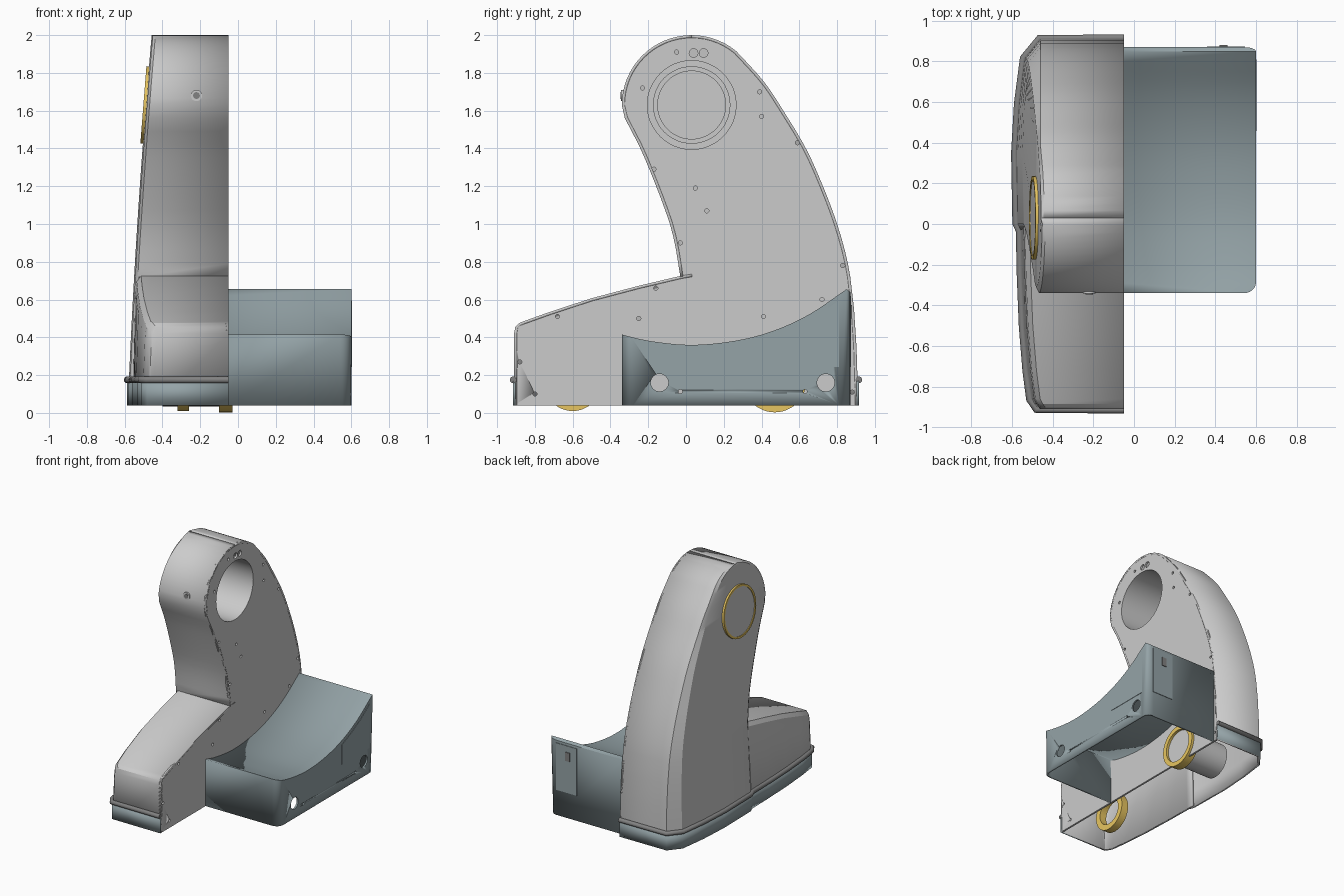
import bpy, bmesh
from math import sin, cos, pi, sqrt, radians
from mathutils import Matrix

if "Cube" in bpy.data.objects:
    bpy.data.objects.remove(bpy.data.objects["Cube"])


def material(name, col):
    m = bpy.data.materials.new(name)
    m.diffuse_color = (*col, 1)
    m.use_nodes = True
    m.node_tree.nodes["Principled BSDF"].inputs["Base Color"].default_value = m.diffuse_color
    return m


SLATE = material("slate", (0.30, 0.37, 0.39))
GOLD = material("gold", (0.80, 0.56, 0.12))
DARK = material("dark", (0.22, 0.22, 0.22))


def finish(name, bm, mat=None, thick=0, closed=False):
    bmesh.ops.remove_doubles(bm, verts=bm.verts, dist=1e-5)
    if closed:
        bmesh.ops.recalc_face_normals(bm, faces=bm.faces)
    me = bpy.data.meshes.new(name)
    bm.to_mesh(me)
    bm.free()
    ob = bpy.data.objects.new(name, me)
    bpy.context.collection.objects.link(ob)
    if mat:
        me.materials.append(mat)
    bpy.ops.object.select_all(action='DESELECT')
    ob.select_set(True)
    bpy.context.view_layer.objects.active = ob
    bpy.ops.object.shade_smooth_by_angle(angle=radians(24))
    if thick:
        s = ob.modifiers.new("wall", 'SOLIDIFY')
        s.thickness, s.offset = thick, -1
    return ob


def loft(name, rings, flip=False, skip=lambda r, s: False, **kw):
    bm = bmesh.new()
    vs = [[bm.verts.new(p) for p in ring] for ring in rings]
    for r in range(len(vs) - 1):
        for s in range(len(vs[0]) - 1):
            if not skip(r, s):
                q = [vs[r][s], vs[r][s + 1], vs[r + 1][s + 1], vs[r + 1][s]]
                bm.faces.new(q[::-1] if flip else q)
    return finish(name, bm, **kw)


def tube(name, y, z, x0, x1, ro, ri=0, mat=None):
    """Ring or disc with its axis along x."""
    sec = [(x0, ri), (x0, ro), (x1, ro), (x1, ri), (x0, ri)]
    rings = [[(x, y + r * cos(a), z + r * sin(a)) for x, r in sec]
             for a in (2 * pi * i / 48 for i in range(49))]
    return loft(name, rings, mat=mat, closed=True)


def prism_bm(pts, x0, x1):
    """Side outline (y, z) extruded along x."""
    bm = bmesh.new()
    f = bm.faces.new([bm.verts.new((x0, y, z)) for y, z in pts])
    g = bmesh.ops.extrude_face_region(bm, geom=[f])
    bmesh.ops.translate(bm, vec=(x1 - x0, 0, 0),
                        verts=[v for v in g['geom'] if isinstance(v, bmesh.types.BMVert)])
    bmesh.ops.recalc_face_normals(bm, faces=bm.faces)
    return bm


def drill(ob, holes, x):
    bm = bmesh.new()
    for y, z, r in holes:
        bmesh.ops.create_cone(bm, cap_ends=True, segments=48 if r > 0.1 else 16,
                              radius1=r, radius2=r, depth=0.1,
                              matrix=Matrix.Translation((x, y, z)) @ Matrix.Rotation(pi / 2, 4, 'Y'))
    c = finish(ob.name + "_cutter", bm)
    c.hide_render = True
    c.display_type = 'WIRE'
    b = ob.modifiers.new("holes", 'BOOLEAN')
    b.operation, b.object, b.solver = 'DIFFERENCE', c, 'EXACT'
    c.hide_set(True)


def smooth(tab, t):
    """Cubic interpolation through a table of (t, value)."""
    n = len(tab)
    def slope(i):
        a, b = tab[max(i - 1, 0)], tab[min(i + 1, n - 1)]
        return (b[1] - a[1]) / (b[0] - a[0])
    i = 0
    while i < n - 2 and t > tab[i + 1][0]:
        i += 1
    (a, p), (b, q) = tab[i], tab[i + 1]
    h, u = b - a, (t - a) / (b - a)
    return (p * (1 + 2 * u) * (1 - u) ** 2 + q * u * u * (3 - 2 * u)
            + h * (slope(i) * u * (1 - u) ** 2 + slope(i + 1) * u * u * (u - 1)))


# Side outline of the column: front and back edge by height, round head on top
XP, HY, HZ, HR = -0.05, 0.03, 1.63, 0.37
FRONT = [(0.72, -0.03), (0.9, -0.06), (1.03, -0.095), (1.28, -0.19), (1.45, -0.265),
         (1.55, -0.32), (1.63, -0.34)]
BACK = [(0.04, 0.91), (0.3, 0.905), (0.6, 0.885), (0.8, 0.855), (1.0, 0.80), (1.2, 0.725),
        (1.4, 0.635), (1.6, 0.515), (1.75, 0.415), (1.91, 0.272)]


def head(z):
    return sqrt(max(HR ** 2 - (z - HZ) ** 2, 0))


def y_front(z):
    return HY - head(z) if z >= HZ else smooth(FRONT, max(z, 0.72))


def y_back(z):
    return HY + head(z) if z >= 1.91 else smooth(BACK, z)


def x_out(z):
    return -0.585 + 0.04 * z + 0.012 * z * z


def column_section(z):
    f, b, xo = y_front(z), y_back(z), x_out(z)
    w = b - f
    c1, c2 = min(0.03, 0.15 * w), min(0.03 + 0.035 * (2 - z), 0.2 * w)
    k = 1 - z / 2
    pts = [(XP, f), (xo + 0.02, f), (xo + 0.006, f + c1), (xo, f + 0.4 * w),
           (xo + 0.015 * k, f + 0.66 * w), (xo + 0.045 * k, b - c2),
           (max(-0.46, xo + 0.015), b), (XP, b)]
    return [(x, y, z) for x, y in pts]


# Column shell (open below and towards the foot)
zs = [0.04, 0.17, 0.35, 0.55, 0.72] + [0.72 + 0.07 * i for i in range(1, 13)]
zs += [HZ + HR * sin(pi / 2 * i / 16) for i in range(17)]
loft("column_shell", [column_section(z) for z in zs], flip=True,
     skip=lambda r, s: s == 0 and zs[r + 1] <= 0.721, thick=0.015)

# Foot shell reaching forward: y, top height, outer x
foot = [(-0.91, 0.04, -0.475), (-0.91, 0.42, -0.475), (-0.904, 0.455, -0.48), (-0.885, 0.475, -0.495),
        (-0.86, 0.485, -0.507), (-0.72, 0.535, -0.525), (-0.5, 0.607, -0.543),
        (-0.25, 0.673, -0.553), (-0.03, 0.725, -0.558), (0.03, 0.735, -0.558)]
loft("foot_shell", [[(x, y, 0.04), (x + 0.015, y, max(0.04, t - 0.08)),
                     (x + 0.022, y, max(0.04, t - 0.03)), (x + 0.045, y, t), (XP, y, t)]
                    for y, t, x in foot], thick=0.015)

# Flat inner plate with the large bore and screw holes
outline = [(y_back(z), z) for z in zs] + [(y_front(z), z) for z in zs[-2:4:-1]]
outline += [(y, t) for y, t, x in foot[-2::-1]]
plate = finish("inner_plate", prism_bm(outline, XP, XP - 0.015), closed=True)
screws = [(-.23, 1.72), (-.05, 1.91), (.39, 1.7), (.40, 1.57), (.59, 1.43), (-.17, 1.29), (.05, 1.19),
          (.11, 1.07), (-.03, .9), (-.16, .66), (-.68, .51), (-.25, .5), (-.88, .27), (-.8, .1),
          (.41, .51), (.72, .6), (.83, .78), (.88, .11)]
drill(plate, [(y, z, 0.011) for y, z in screws]
      + [(0.04, 1.905, 0.023), (0.093, 1.905, 0.023), (HY, HZ, 0.235)], XP)

# Bore in the head
tube("bore_wall", HY, HZ, XP - 0.002, -0.45, 0.242, 0.235)
tube("bore_floor", HY, HZ, -0.455, -0.445, 0.238)
tube("bore_rim", HY, HZ, -0.445, -0.43, 0.205, 0.18)

# Round cover and gold ring on the outer side, tilted with the shell
tilt = (Matrix.Translation((x_out(HZ), HY, HZ)) @ Matrix.Rotation(radians(4.5), 4, 'Y'))
for ob in (tube("outer_cover", 0, 0, -0.008, 0.01, 0.188),
           tube("outer_ring", 0, 0, -0.013, 0.01, 0.205, 0.188, GOLD)):
    ob.matrix_world = tilt

# Bolt on the front of the head
for name, r, d, m in (("head_bolt_washer", 0.03, 0.012, None), ("head_bolt", 0.018, 0.018, DARK)):
    bm = bmesh.new()
    bmesh.ops.create_cone(bm, cap_ends=True, segments=24, radius1=r, radius2=r, depth=d,
                          matrix=Matrix.Translation((-0.22, -0.337, 1.68)) @ Matrix.Rotation(pi / 2, 4, 'X'))
    finish(name, bm, m)

# Coloured skirt and round bumper rail along the base
path = [(XP, -0.915)] + [(x - 0.006, y - 0.003) for y, t, x in foot[1:9] if y not in (-0.904, -0.885)]
path += [(x - 0.006, y + 0.004) for x, y, z in column_section(0.1)[2:-1]] + [(XP, 0.915)]
loft("base_skirt", [[(x, y, z) for x, y in path] for z in (0.04, 0.17)], flip=True,
     mat=SLATE, thick=0.012)
cu = bpy.data.curves.new("bumper_rail", 'CURVE')
cu.dimensions, cu.bevel_depth, cu.bevel_resolution, cu.use_fill_caps = '3D', 0.018, 3, True
sp = cu.splines.new('POLY')
sp.points.add(len(path) - 1)
for p, (x, y) in zip(sp.points, path):
    p.co = (x, y, 0.175, 1)
bpy.context.collection.objects.link(bpy.data.objects.new("bumper_rail", cu))
cu.materials.append(DARK)

# Side housing with a dished top, open below and towards the plate
TOP = [(-0.34, 0.415), (-0.2, 0.382), (0.02, 0.36), (0.25, 0.38), (0.45, 0.43), (0.65, 0.52), (0.85, 0.655)]
ys = [-0.34 + 1.19 * i / 24 for i in range(25)]
bm = prism_bm([(-0.34, 0.04)] + [(y, smooth(TOP, y)) for y in ys] + [(0.87, 0.64), (0.87, 0.04)], XP, 0.6)
corners = [e for e in bm.edges if all(v.co.x > 0.59 for v in e.verts)
           and abs(e.verts[0].co.y - e.verts[1].co.y) < 1e-4]
bmesh.ops.bevel(bm, geom=corners, offset=0.06, segments=6, profile=0.5, affect='EDGES')
bm.normal_update()
bmesh.ops.delete(bm, geom=[f for f in bm.faces if f.normal.z < -0.9 or f.normal.x < -0.9], context='FACES')
housing = finish("side_housing", bm, SLATE, thick=0.015)
drill(housing, [(-0.14, 0.16, 0.047), (0.74, 0.16, 0.047), (-0.03, 0.113, 0.011), (0.63, 0.113, 0.011)], 0.59)

# Access panels on the housing corner
finish("access_panel_side", prism_bm([(0.457, 0.243), (0.81, 0.243), (0.81, 0.595), (0.7, 0.517),
                                      (0.58, 0.453), (0.457, 0.4)], 0.595, 0.603), SLATE, closed=True)
finish("access_panel_back", prism_bm([(0.865, 0.243), (0.874, 0.243), (0.874, 0.62), (0.865, 0.62)],
                                     0.36, 0.545), SLATE, closed=True)
finish("panel_latch", prism_bm([(0.87, 0.5), (0.88, 0.5), (0.88, 0.57), (0.87, 0.57)], 0.42, 0.46),
       DARK, closed=True)

# Wheels under the base and the drive drum
tube("front_wheel", -0.6, 0.16, -0.32, -0.26, 0.15, 0.105, GOLD)
tube("rear_wheel", 0.47, 0.17, -0.10, -0.03, 0.167, 0.13, GOLD)
tube("drive_drum", 0.47, 0.17, -0.40, -0.08, 0.135, 0.122)
